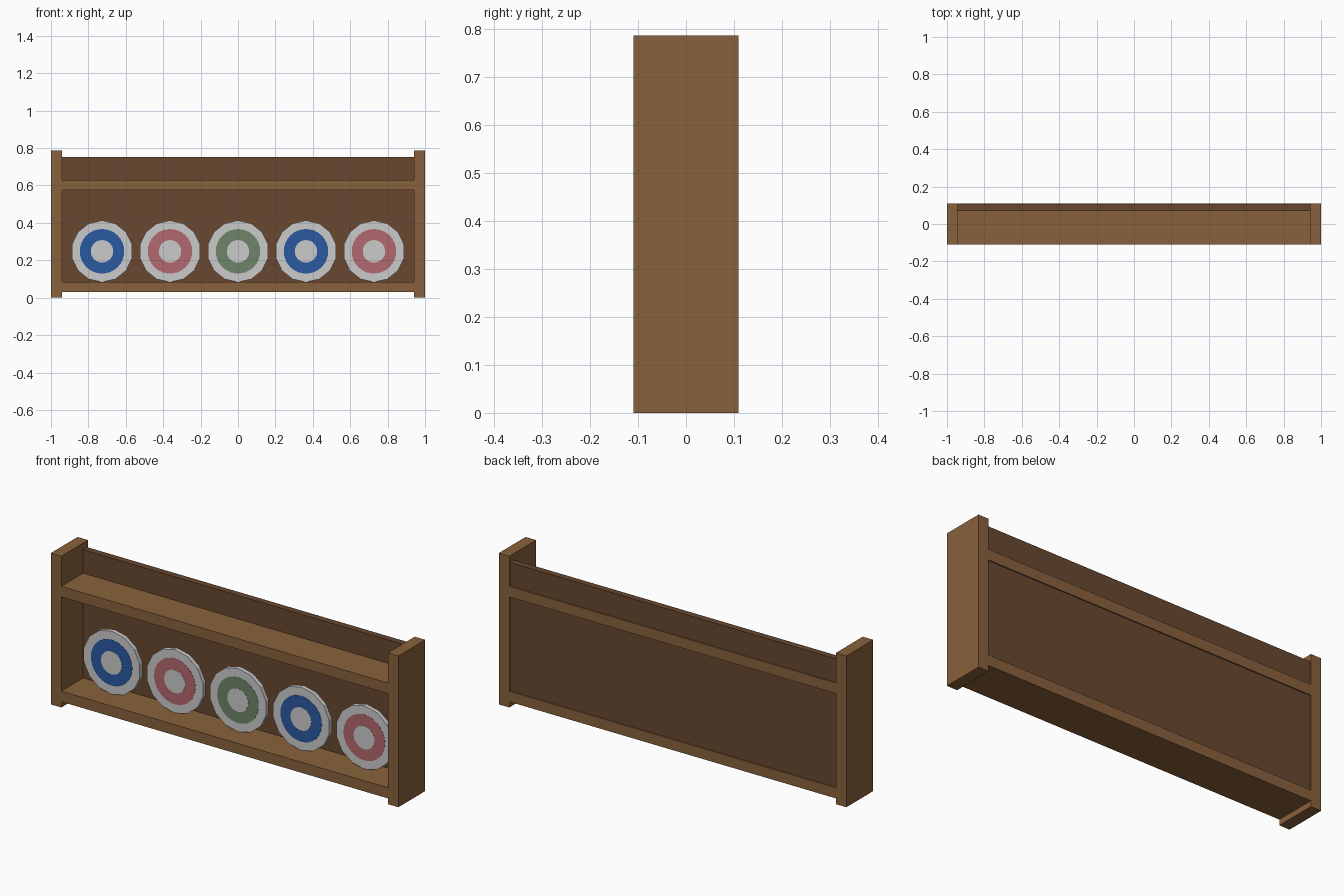
import bpy, bmesh, math
from mathutils import Matrix

if "Cube" in bpy.data.objects:
    bpy.data.objects.remove(bpy.data.objects["Cube"])


def material(name, rgb):
    m = bpy.data.materials.new(name)
    m.diffuse_color = (*rgb, 1)
    m.use_nodes = True
    m.node_tree.nodes["Principled BSDF"].inputs["Base Color"].default_value = m.diffuse_color
    return m


WOOD = material("wood", (0.25, 0.12, 0.045))
DARK = material("dark_wood", (0.14, 0.065, 0.03))
WHITE = material("china_white", (0.55, 0.55, 0.55))
BLUE = material("blue_glaze", (0.023, 0.1, 0.36))
PINK = material("pink_glaze", (0.45, 0.14, 0.16))
GREEN = material("green_glaze", (0.156, 0.235, 0.14))


def finish(name, bm, mat):
    mesh = bpy.data.meshes.new(name)
    bm.to_mesh(mesh)
    bm.free()
    mesh.materials.append(mat)
    ob = bpy.data.objects.new(name, mesh)
    bpy.context.collection.objects.link(ob)
    return ob


def box(name, x, y, z, mat):
    """Box from (min, max) pairs."""
    bm = bmesh.new()
    size = Matrix.Diagonal((x[1] - x[0], y[1] - y[0], z[1] - z[0], 1))
    mid = Matrix.Translation([(a + b) / 2 for a, b in (x, y, z)])
    bmesh.ops.create_cube(bm, size=1, matrix=mid @ size)
    return finish(name, bm, mat)


def disc(name, x, z, radius, y0, y1, sides, mat):
    """Upright disc facing the front, spanning y0 to y1."""
    bm = bmesh.new()
    place = Matrix.Translation((x, (y0 + y1) / 2, z)) @ Matrix.Rotation(math.pi / 2, 4, 'X')
    bmesh.ops.create_cone(bm, cap_ends=True, segments=sides, radius1=radius,
                          radius2=radius, depth=y1 - y0, matrix=place)
    return finish(name, bm, mat)


# Side boards
DEPTH = (-0.11, 0.11)
box("side_board_left", (-1, -0.94), DEPTH, (0, 0.787), WOOD)
box("side_board_right", (0.94, 1), DEPTH, (0, 0.787), WOOD)

# Shelves
box("lower_shelf", (-0.94, 0.94), DEPTH, (0.03, 0.085), WOOD)
box("upper_shelf", (-0.94, 0.94), DEPTH, (0.575, 0.63), WOOD)

# Back panels, slightly recessed behind the shelf edges
BACK = (0.07, 0.104)
box("back_panel", (-0.94, 0.94), BACK, (0.085, 0.575), DARK)
box("upper_back_panel", (-0.94, 0.94), BACK, (0.63, 0.752), DARK)

# Plates with a coloured ring and white centre
for i, glaze in enumerate((BLUE, PINK, GREEN, BLUE, PINK)):
    x, z = (i - 2) * 0.3635, 0.248
    disc(f"plate_{i + 1}", x, z, 0.165, 0.0, 0.022, 14, WHITE)
    disc(f"plate_ring_{i + 1}", x, z, 0.119, -0.001, 0.002, 32, glaze)
    disc(f"plate_centre_{i + 1}", x, z, 0.06, -0.002, 0.002, 32, WHITE)
